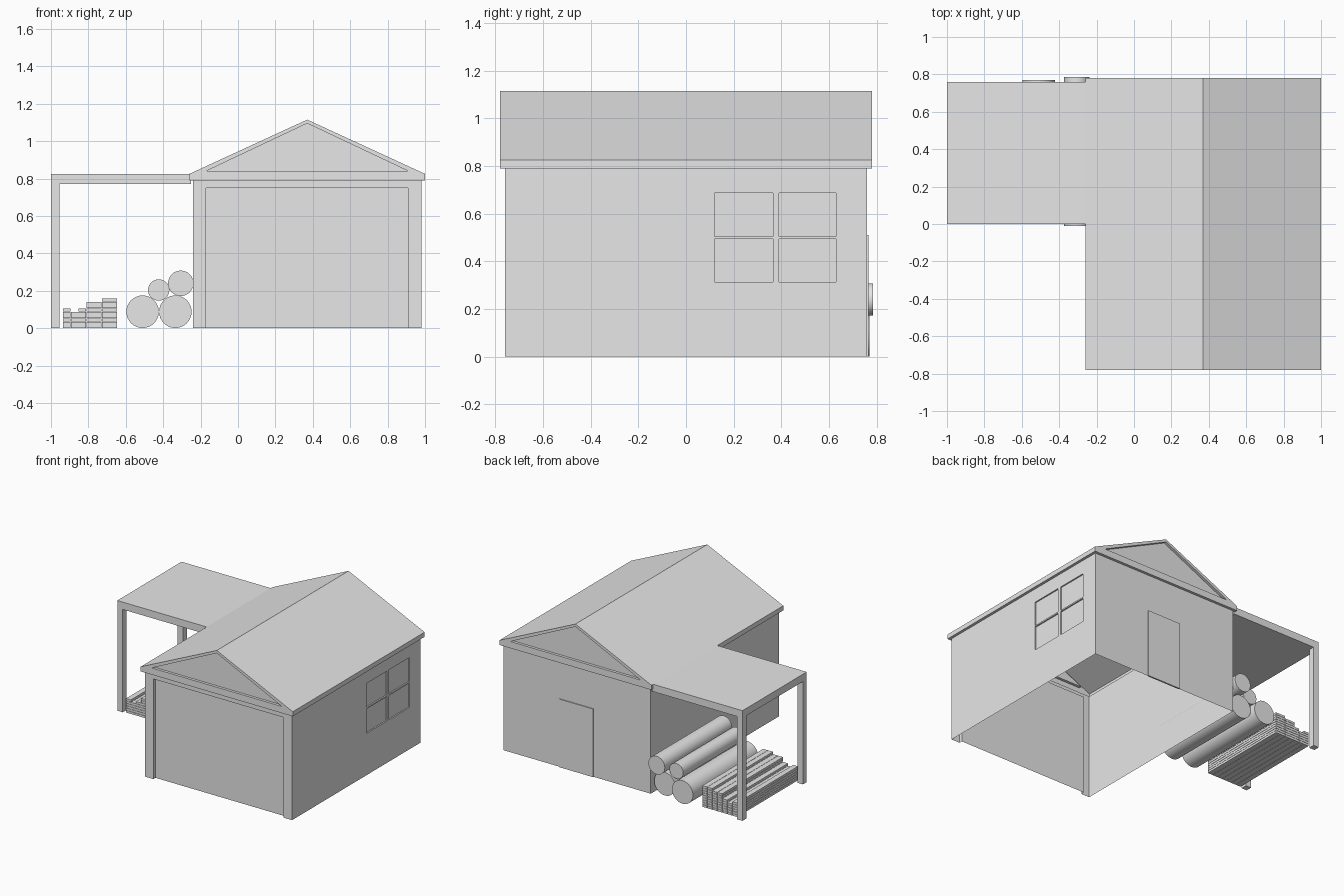
import bpy
import bmesh
from mathutils import Vector

if "Cube" in bpy.data.objects:
    bpy.data.objects.remove(bpy.data.objects["Cube"], do_unlink=True)

GREY = (0.8, 0.8, 0.8, 1.0)
mat = bpy.data.materials.new("plain grey")
mat.use_nodes = True
mat.diffuse_color = GREY
mat.node_tree.nodes["Principled BSDF"].inputs["Base Color"].default_value = GREY


def finish(bm, name):
    bmesh.ops.remove_doubles(bm, verts=bm.verts, dist=0.0001)
    bmesh.ops.recalc_face_normals(bm, faces=bm.faces)
    mesh = bpy.data.meshes.new(name)
    bm.to_mesh(mesh)
    bm.free()
    mesh.materials.append(mat)
    obj = bpy.data.objects.new(name, mesh)
    bpy.context.collection.objects.link(obj)
    return obj


def add_box(bm, x, y, z):
    verts = bmesh.ops.create_cube(bm, size=1)["verts"]
    for v in verts:
        v.co = [r[0] + (c + 0.5) * (r[1] - r[0]) for c, r in zip(v.co, (x, y, z))]


def box(name, x, y, z):
    bm = bmesh.new()
    add_box(bm, x, y, z)
    return finish(bm, name)


def face(bm, points):
    return bm.faces.new([bm.verts.new(p) for p in points])


def strips(bm, points, offset, closed=True):
    """Walls swept from a line of points along an offset."""
    pts = [Vector(p) for p in points]
    pairs = list(zip(pts, pts[1:] + pts[:1]))
    for a, b in pairs if closed else pairs[:-1]:
        face(bm, (a, b, b + offset, a + offset))


def panel(bm, outer, holes, offset=None):
    """Flat face with holes; with an offset each hole gets a recessed pane."""
    edges = []
    for loop in [outer] + holes:
        vs = [bm.verts.new(p) for p in loop]
        edges += [bm.edges.new((a, b)) for a, b in zip(vs, vs[1:] + vs[:1])]
    bmesh.ops.triangle_fill(bm, edges=edges, use_beauty=True)
    if offset:
        off = Vector(offset)
        for loop in holes:
            strips(bm, loop, off)
            face(bm, [Vector(p) + off for p in loop])


def rect(a0, a1, b0, b1, place):
    return [place(a, b) for a, b in ((a0, b0), (a1, b0), (a1, b1), (a0, b1))]


# Main dimensions
LEFT, RIGHT, DEPTH, EAVE = 0.98, -0.24, 0.76, 0.79
ROOF_L, ROOF_R, ROOF_Y = 1.0, -0.26, 0.78
FASCIA, RIDGE, MID = 0.825, 1.115, 0.37

# House walls: open below, with recessed window panes and garage opening
bm = bmesh.new()
side = lambda y, z: (LEFT, y, z)
panes = [rect(y0, y1, z0, z1, side)
         for y0, y1 in ((0.12, 0.365), (0.39, 0.63))
         for z0, z1 in ((0.313, 0.495), (0.505, 0.687))]
panel(bm, rect(-DEPTH, DEPTH, 0, EAVE, side), panes, (-0.01, 0, 0))
face(bm, rect(-DEPTH, DEPTH, 0, EAVE, lambda y, z: (RIGHT, y, z)))
face(bm, rect(RIGHT, LEFT, 0, EAVE, lambda x, z: (x, DEPTH, z)))
G0, G1, GTOP = -0.17, 0.91, 0.75
opening = [(x, -DEPTH, z) for x, z in ((G0, 0), (G0, GTOP), (G1, GTOP), (G1, 0))]
frame = [(x, -DEPTH, z) for x, z in ((LEFT, 0), (LEFT, EAVE), (RIGHT, EAVE), (RIGHT, 0))]
panel(bm, opening + frame, [])
inward = Vector((0, 0.025, 0))
strips(bm, opening, inward, closed=False)
finish(bm, "house_walls")

bm = bmesh.new()
face(bm, [Vector(p) + inward for p in opening])
finish(bm, "garage_door")

# Gabled roof shell with recessed triangles at both ends
bm = bmesh.new()
profile = [(ROOF_L, EAVE), (ROOF_L, FASCIA), (MID, RIDGE), (ROOF_R, FASCIA), (ROOF_R, EAVE)]
triangle = [(G0, 0.84), (G1, 0.84), (MID, 1.095)]
for s in (-1, 1):
    panel(bm, [(x, s * ROOF_Y, z) for x, z in profile],
          [[(x, s * ROOF_Y, z) for x, z in triangle]], (0, -s * 0.02, 0))
strips(bm, [(x, -ROOF_Y, z) for x, z in profile], Vector((0, 2 * ROOF_Y, 0)), closed=False)
under = lambda x, y: (x, y, EAVE)
panel(bm, rect(ROOF_R, ROOF_L, -ROOF_Y, ROOF_Y, under),
      [rect(RIGHT, LEFT, -DEPTH, DEPTH, under)])
finish(bm, "roof")

# Back door
box("back_door", (0.235, 0.515), (0.755, 0.767), (0, 0.51))

# Lean-to shelter
box("shelter_roof", (-1, -0.25), (0, DEPTH), (0.77, FASCIA))
box("front_post", (-1, -0.955), (0, 0.045), (0, 0.77))
box("back_post", (-1, -0.955), (DEPTH - 0.045, DEPTH), (0, 0.77))

# Log pile: x, z, radius, front end, back end
logs = [(-0.51, 0.088, 0.087, 0.0, 0.77), (-0.335, 0.088, 0.087, 0.0, 0.73),
        (-0.424, 0.204, 0.057, 0.01, 0.72), (-0.306, 0.24, 0.068, -0.01, 0.785)]
for i, (x, z, r, y0, y1) in enumerate(logs):
    bpy.ops.mesh.primitive_cylinder_add(vertices=32, radius=r, depth=y1 - y0,
                                        location=(x, (y0 + y1) / 2, z),
                                        rotation=(1.5708, 0, 0))
    log = bpy.context.object
    log.name = f"log_{i + 1}"
    log.data.materials.append(mat)
    bpy.ops.object.shade_smooth_by_angle()

# Stacked planks in stepped columns
bm = bmesh.new()
PITCH, WIDE = 0.0178, 0.0415
for col, count in enumerate((6, 5, 6, 8, 8, 9, 9)):
    x = -0.935 + col * WIDE
    for row in range(count):
        z = row * PITCH
        add_box(bm, (x, x + WIDE - 0.002), (0.01, 0.73), (z, z + PITCH - 0.002))
finish(bm, "plank_stack")
